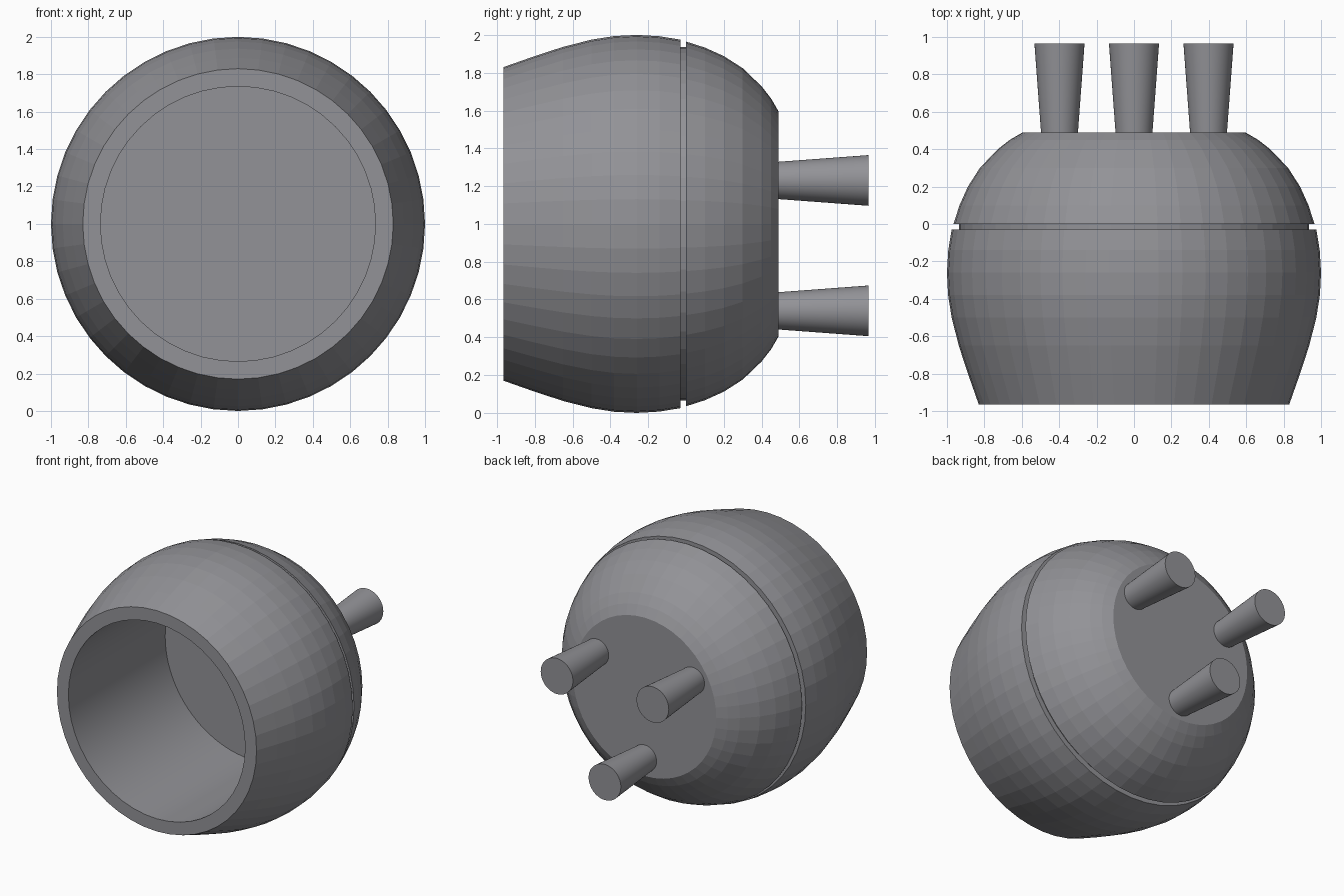
import bpy, bmesh
from math import sin, cos, tau, radians

if "Cube" in bpy.data.objects:
    bpy.data.objects.remove(bpy.data.objects["Cube"])

CZ = 1.0  # height of the pot axis, which runs along y

grey = bpy.data.materials.new("dark_grey")
grey.diffuse_color = (0.29, 0.29, 0.31, 1)
grey.use_nodes = True
grey.node_tree.nodes["Principled BSDF"].inputs["Base Color"].default_value = grey.diffuse_color


def lathe(name, profile, segments, smooth=None, x=0.0, z=CZ, inward=False):
    """Spin (y, radius) points around an axis parallel to y."""
    bm = bmesh.new()
    rings = []
    for y, r in profile:
        if r == 0:
            rings.append([bm.verts.new((x, y, z))] * segments)
        else:
            rings.append([bm.verts.new((x + r * cos(tau * i / segments), y,
                                        z + r * sin(tau * i / segments)))
                          for i in range(segments)])
    for a, b in zip(rings, rings[1:]):
        for i in range(segments):
            j = (i + 1) % segments
            bm.faces.new(list(dict.fromkeys((a[i], a[j], b[j], b[i]))))
    bmesh.ops.recalc_face_normals(bm, faces=bm.faces)
    if inward:
        bmesh.ops.reverse_faces(bm, faces=bm.faces)
    mesh = bpy.data.meshes.new(name)
    bm.to_mesh(mesh)
    bm.free()
    mesh.materials.append(grey)
    obj = bpy.data.objects.new(name, mesh)
    bpy.context.collection.objects.link(obj)
    if smooth:
        bpy.ops.object.select_all(action='DESELECT')
        obj.select_set(True)
        bpy.context.view_layer.objects.active = obj
        bpy.ops.object.shade_smooth_by_angle(angle=radians(smooth))
    return obj


# Cavity: flat floor and straight wall
lathe("pot_cavity", [(0.185, 0), (0.185, 0.735), (-0.965, 0.735)],
      96, 40, inward=True)

# Pot: rim, bulging side, groove, rounded back, flat base
lathe("pot_body", [
    (-0.965, 0.735), (-0.965, 0.83),
    (-0.80, 0.888), (-0.65, 0.937), (-0.50, 0.975), (-0.38, 0.994),
    (-0.26, 1.0), (-0.14, 0.993), (-0.03, 0.975),
    (-0.03, 0.935), (0.0, 0.935),
    (0.0, 0.965), (0.10, 0.933), (0.20, 0.888), (0.30, 0.824),
    (0.40, 0.728), (0.45, 0.664), (0.49, 0.595), (0.49, 0)], 48)

# Three flared feet in a triangle on the base
for i, angle in enumerate((30, 150, 270)):
    a = radians(angle)
    lathe(f"foot_{i + 1}",
          [(0.48, 0), (0.48, 0.098), (0.965, 0.134), (0.965, 0)], 48, 40,
          0.46 * cos(a), CZ + 0.46 * sin(a))
